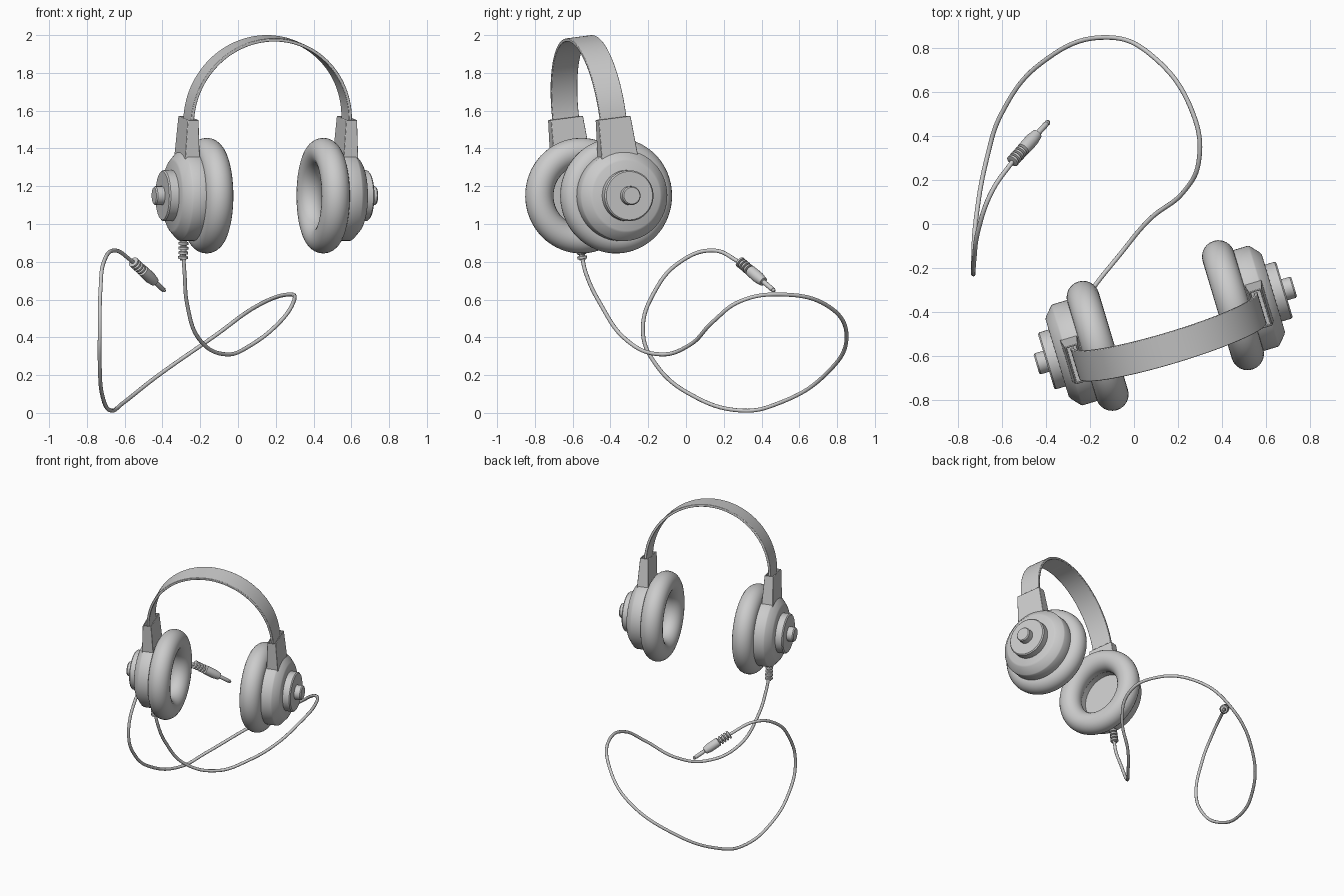
import bpy, bmesh, math
from mathutils import Matrix, Vector

if "Cube" in bpy.data.objects:
    bpy.data.objects.remove(bpy.data.objects["Cube"])

# Headset frame: x runs ear to ear, turned about z and tipped slightly forward
FRAME = (Matrix.Translation((0.1425, -0.4625, 1.15))
         @ Matrix.Rotation(math.radians(16.7), 4, 'Z')
         @ Matrix.Rotation(0.125, 4, 'X'))


def finish(name, bm, matrix, mirror=False, bevel=0.0, angle=35):
    bmesh.ops.remove_doubles(bm, verts=bm.verts, dist=1e-5)
    bmesh.ops.recalc_face_normals(bm, faces=bm.faces)
    me = bpy.data.meshes.new(name)
    bm.to_mesh(me)
    bm.free()
    ob = bpy.data.objects.new(name, me)
    bpy.context.collection.objects.link(ob)
    ob.matrix_world = matrix
    bpy.context.view_layer.objects.active = ob
    ob.select_set(True)
    bpy.ops.object.shade_smooth_by_angle(angle=math.radians(angle))
    ob.select_set(False)
    if mirror:
        ob.modifiers.new("Mirror", 'MIRROR').use_axis = (True, False, False)
    if bevel:
        b = ob.modifiers.new("Bevel", 'BEVEL')
        b.width, b.segments, b.limit_method = bevel, 2, 'ANGLE'
    return ob


def lathe(name, profile, matrix, steps=48, closed=False, **kw):
    """Spin (position along x, radius) points about the local x axis."""
    bm = bmesh.new()
    vs = [bm.verts.new((s, 0, r)) for s, r in profile]
    es = [bm.edges.new(p) for p in zip(vs, vs[1:])]
    if closed:
        es.append(bm.edges.new((vs[-1], vs[0])))
    bmesh.ops.spin(bm, geom=vs + es, cent=(0, 0, 0), axis=(1, 0, 0),
                   angle=math.tau, steps=steps)
    return finish(name, bm, matrix, **kw)


def ribs(start, end, count, r_in, r_out):
    """Profile of evenly spaced ridges for a strain relief."""
    step = (end - start) / count
    pts = [(start, 0)]
    for i in range(count):
        a = start + i * step
        pts += [(a, r_in), (a + step * 0.15, r_out),
                (a + step * 0.65, r_out), (a + step * 0.75, r_in)]
    return pts + [(end, r_in)]


# Ear cushions
ring = [(0.322 + 0.075 * math.cos(a), 0.231 + 0.075 * math.sin(a))
        for a in (math.tau * i / 24 for i in range(24))]
lathe("ear_cushions", ring, FRAME, steps=64, closed=True, mirror=True)

# Ear cup shells with recessed speaker floor
lathe("ear_cups", [(0.41, 0), (0.41, 0.17), (0.335, 0.175), (0.335, 0.225),
                   (0.36, 0.24), (0.465, 0.24), (0.472, 0.236),
                   (0.508, 0.196), (0.514, 0.185), (0.516, 0)],
      FRAME, steps=64, mirror=True)

# Outer discs and centre knobs
lathe("outer_discs", [(0.50, 0), (0.50, 0.135), (0.560, 0.135),
                      (0.567, 0.128), (0.567, 0)], FRAME, mirror=True)
lathe("centre_knobs", [(0.55, 0), (0.55, 0.05), (0.606, 0.05),
                       (0.613, 0.044), (0.613, 0)], FRAME, steps=32, mirror=True)

# Band holders: tapered sleeves with an open top
bm = bmesh.new()
bmesh.ops.create_cube(bm, size=1)
for v in bm.verts:
    up = v.co.z > 0
    v.co = Vector((0.438 + v.co.x * (0.06 if up else 0.085),
                   v.co.y * (0.178 if up else 0.205),
                   0.415 if up else 0.17))
top = max(bm.faces, key=lambda f: f.calc_center_median().z)
bmesh.ops.inset_region(bm, faces=[top], thickness=0.01)
well = bmesh.ops.extrude_discrete_faces(bm, faces=[top])["faces"][0]
bmesh.ops.translate(bm, verts=well.verts, vec=(0, 0, -0.03))
finish("band_holders", bm, FRAME, mirror=True, bevel=0.005)

# Headband: closed strip section along an arch
bm = bmesh.new()
path = [(math.cos(a), math.sin(a)) for a in (math.pi * i / 56 for i in range(57))]
path = [(1, -0.1)] + path + [(-1, -0.1)]
rows = []
for c, s in path:
    rows.append([bm.verts.new((c * (0.445 - d), y, 0.40 + s * (0.448 - d)))
                 for d, y in ((0, -0.0725), (0, 0.0725), (0.017, 0.0725), (0.017, -0.0725))])
for a, b in zip(rows, rows[1:]):
    for i in range(4):
        j = (i + 1) % 4
        bm.faces.new((a[i], a[j], b[j], b[i]))
bm.faces.new(rows[0])
bm.faces.new(rows[-1])
finish("headband", bm, FRAME, bevel=0.003)

# Strain relief below the left cup
down = FRAME @ Matrix.Translation((-0.44, 0, 0)) @ Matrix.Rotation(math.pi / 2, 4, 'Y')
lathe("cup_strain_relief", ribs(0.22, 0.345, 5, 0.016, 0.026) + [(0.345, 0)],
      down, steps=20)

# Cable
cable_points = [
    (-.29, -.553, .84), (-.283, -.53, .74), (-.27, -.455, .58), (-.205, -.32, .39),
    (-.065, -.14, .31), (.07, .02, .36), (.225, .145, .485), (.295, .285, .59),
    (.27, .5, .627), (.09, .76, .56), (-.12, .85, .41), (-.42, .735, .20),
    (-.605, .5, .055), (-.67, .3, .012), (-.72, .02, .10), (-.732, -.16, .257),
    (-.732, -.228, .43), (-.728, -.16, .653), (-.71, -.03, .80),
    (-.65, .143, .86), (-.55, .29, .795)]
cu = bpy.data.curves.new("cable", 'CURVE')
cu.dimensions = '3D'
cu.bevel_depth, cu.bevel_resolution, cu.resolution_u = 0.0105, 3, 10
cu.use_fill_caps = True
sp = cu.splines.new('BEZIER')
sp.bezier_points.add(len(cable_points) - 1)
for p, co in zip(sp.bezier_points, cable_points):
    p.co = co
    p.handle_left_type = p.handle_right_type = 'AUTO'
bpy.context.collection.objects.link(bpy.data.objects.new("cable", cu))

# Jack plug with ribbed sleeve, grip and pin
a, b = Vector((-.55, .29, .795)), Vector((-.388, .468, .645))
aim = Matrix.Translation(a) @ (b - a).to_track_quat('X', 'Z').to_matrix().to_4x4()
lathe("jack_plug", ribs(-0.01, 0.075, 4, 0.017, 0.029) +
      [(0.08, 0.03), (0.15, 0.031), (0.19, 0.024), (0.193, 0.013), (0.262, 0.013),
       (0.268, 0.010), (0.274, 0.013), (0.285, 0.006), (0.287, 0)], aim, steps=24)
